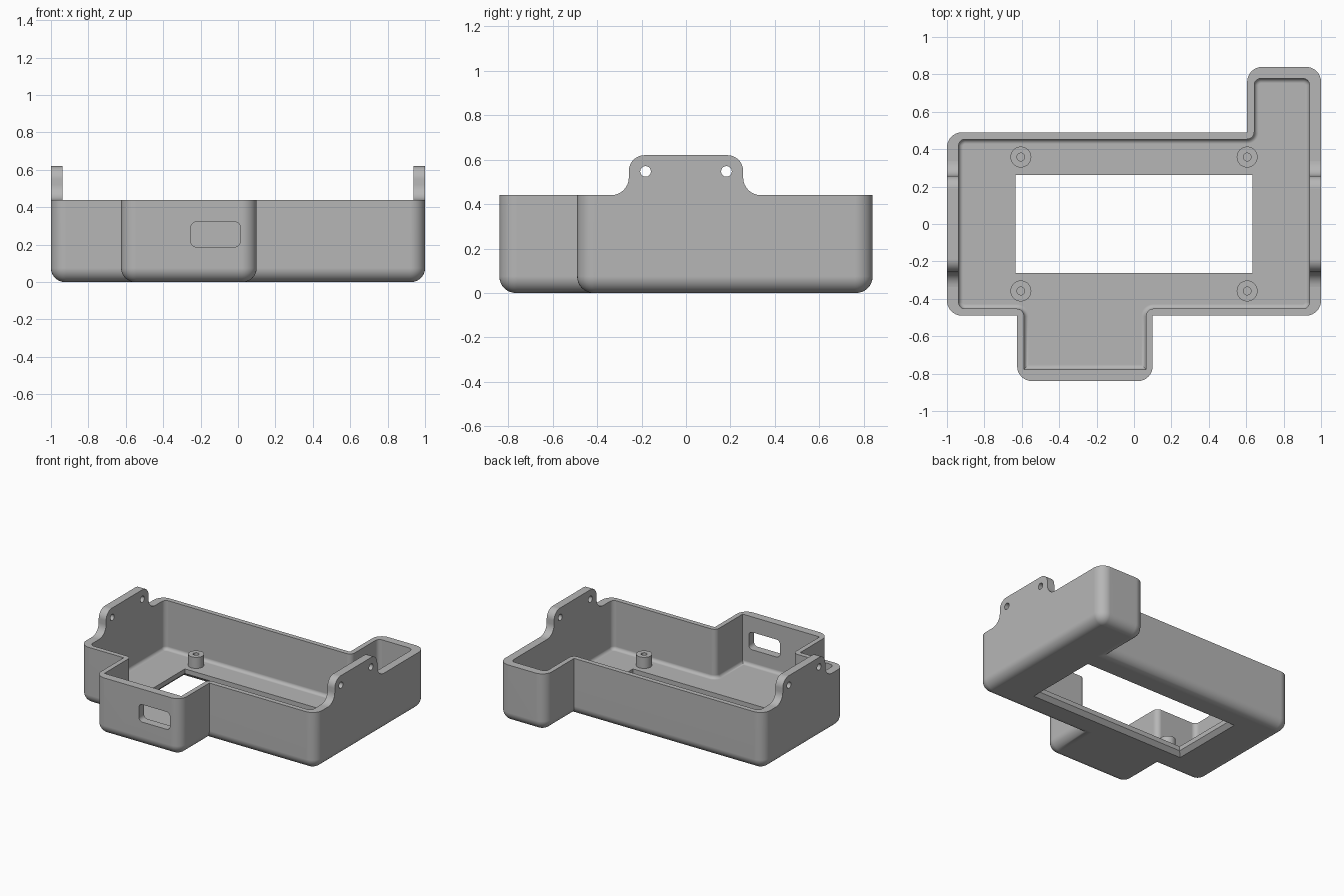
import bpy, bmesh, math
from mathutils import Vector

cube = bpy.data.objects.get("Cube")
if cube:
    bpy.data.objects.remove(cube, do_unlink=True)

grey = bpy.data.materials.new("plain_grey")
grey.use_nodes = True
grey.diffuse_color = (0.47, 0.47, 0.47, 1)
grey.node_tree.nodes["Principled BSDF"].inputs["Base Color"].default_value = (0.47, 0.47, 0.47, 1)

HEIGHT, FLOOR, WALL = 0.44, 0.065, 0.062
STEPS = 8


def ring(corners, d=0.0):
    """Square-cornered outline (u, v, radius), counter-clockwise, moved inward by d."""
    out = []
    for i, (u, v, r) in enumerate(corners):
        p = Vector((u, v))
        t1 = (p - Vector(corners[i - 1][:2])).normalized()
        t2 = (Vector(corners[(i + 1) % len(corners)][:2]) - p).normalized()
        p += d * Vector((-t1.y - t2.y, t1.x + t2.x))
        if r == 0:
            out.append(p)
            continue
        r += -d if t1.cross(t2) > 0 else d
        c = p + (t2 - t1) * r
        for k in range(STEPS + 1):
            a = k / STEPS * math.pi / 2
            out.append(c + (t1 * math.sin(a) - t2 * math.cos(a)) * r)
    return out


def loft(name, corners, levels, axes=lambda u, v, w: (u, v, w)):
    """Closed solid through the outline at each (inset, height) level."""
    bm = bmesh.new()
    rings = [[bm.verts.new(axes(p.x, p.y, w)) for p in ring(corners, d)] for d, w in levels]
    for a, b in zip(rings, rings[1:]):
        for i in range(len(a)):
            bm.faces.new((a[i - 1], a[i], b[i], b[i - 1]))
    bm.faces.new(rings[0][::-1])
    bm.faces.new(rings[-1])
    return finish(name, bm)


def finish(name, bm):
    bmesh.ops.remove_doubles(bm, verts=bm.verts, dist=1e-5)
    bmesh.ops.recalc_face_normals(bm, faces=bm.faces)
    mesh = bpy.data.meshes.new(name)
    bm.to_mesh(mesh)
    bm.free()
    mesh.materials.append(grey)
    obj = bpy.data.objects.new(name, mesh)
    bpy.context.collection.objects.link(obj)
    return obj


def activate(obj):
    bpy.ops.object.select_all(action='DESELECT')
    obj.select_set(True)
    bpy.context.view_layer.objects.active = obj


def cut(obj, cutters):
    activate(obj)
    for c in cutters:
        c.hide_render = True
        mod = obj.modifiers.new("cut", 'BOOLEAN')
        mod.operation, mod.solver, mod.object = 'DIFFERENCE', 'EXACT', c
        bpy.ops.object.modifier_apply(modifier=mod.name)


def smooth(obj):
    activate(obj)
    bpy.ops.object.shade_smooth_by_angle(angle=math.radians(30))
    obj.modifiers.new("even_shading", 'WEIGHTED_NORMAL').keep_sharp = True


def rounding(r, base):
    """Quarter-round levels for a bottom edge."""
    angles = [k / STEPS * math.pi / 2 for k in range(STEPS + 1)]
    return [(r * (1 - math.sin(a)), base + r * (1 - math.cos(a))) for a in angles]


def rect(u, v, hu, hv, r=0):
    return [(u - hu, v - hv, r), (u + hu, v - hv, r), (u + hu, v + hv, r), (u - hu, v + hv, r)]


# Case shell: outer body with rounded bottom edges
R = 0.08
outer = [(-1, -0.49, R), (-0.625, -0.49, 0), (-0.625, -0.84, R), (0.1, -0.84, R), (0.1, -0.49, 0),
         (1, -0.49, R), (1, 0.84, R), (0.605, 0.84, R), (0.605, 0.49, 0), (-1, 0.49, R)]
case = loft("case_shell", outer, rounding(0.075, 0) + [(0, HEIGHT)])

# Hollow interior following the body outline
r, s = 0.035, 0.04
inner = [(-0.938, -0.453, r), (-0.588, -0.453, s), (-0.588, -0.777, 0), (0.064, -0.777, 0),
         (0.064, -0.453, s), (0.938, -0.453, r), (0.938, 0.778, r), (0.643, 0.778, r),
         (0.643, 0.453, s), (-0.938, 0.453, r)]
cavity = loft("cavity_cutter", inner, rounding(0.025, FLOOR) + [(0, 0.6)])

# Floor window with a chamfer underneath, and the front slot
window = loft("window_cutter", rect(0, 0, 0.633, 0.262), [(-0.04, -0.01), (0, 0.03), (0, 0.2)])
slot = loft("slot_cutter", rect(-0.12, 0.255, 0.132, 0.067, 0.03), [(0, 0.7), (0, 0.95)],
            lambda u, v, w: (u, -w, v))
cut(case, [cavity, window, slot])
smooth(case)

# Side tabs with flared feet, each drilled twice
foot, half, top = 0.337, 0.257, 0.62
tab = [(-foot, HEIGHT, 0), (foot, HEIGHT, 0), (half, HEIGHT, 0.08),
       (half, top, 0.07), (-half, top, 0.07), (-half, HEIGHT, 0.08)]
along_x = lambda u, v, w: (w, u, v)
drills = [loft("drill_cutter", rect(y, 0.547, 0.024, 0.024, 0.024), [(0, -1.2), (0, 1.2)], along_x)
          for y in (-0.182, 0.182)]
for name, x in (("right_tab", -1), ("left_tab", 1 - WALL)):
    obj = loft(name, tab, [(0, x), (0, x + WALL)], along_x)
    cut(obj, drills)
    smooth(obj)

for helper in [cavity, window, slot] + drills:
    bpy.data.objects.remove(helper, do_unlink=True)

# Screw posts with blind holes
for side, x in (("right", -0.605), ("left", 0.605)):
    for end, y in (("front", -0.358), ("back", 0.358)):
        post = loft(f"{end}_{side}_post", rect(x, y, 0.056, 0.056, 0.056),
                    [(0, FLOOR - 0.005), (0, 0.15), (0.035, 0.15), (0.035, FLOOR + 0.003)])
        smooth(post)
